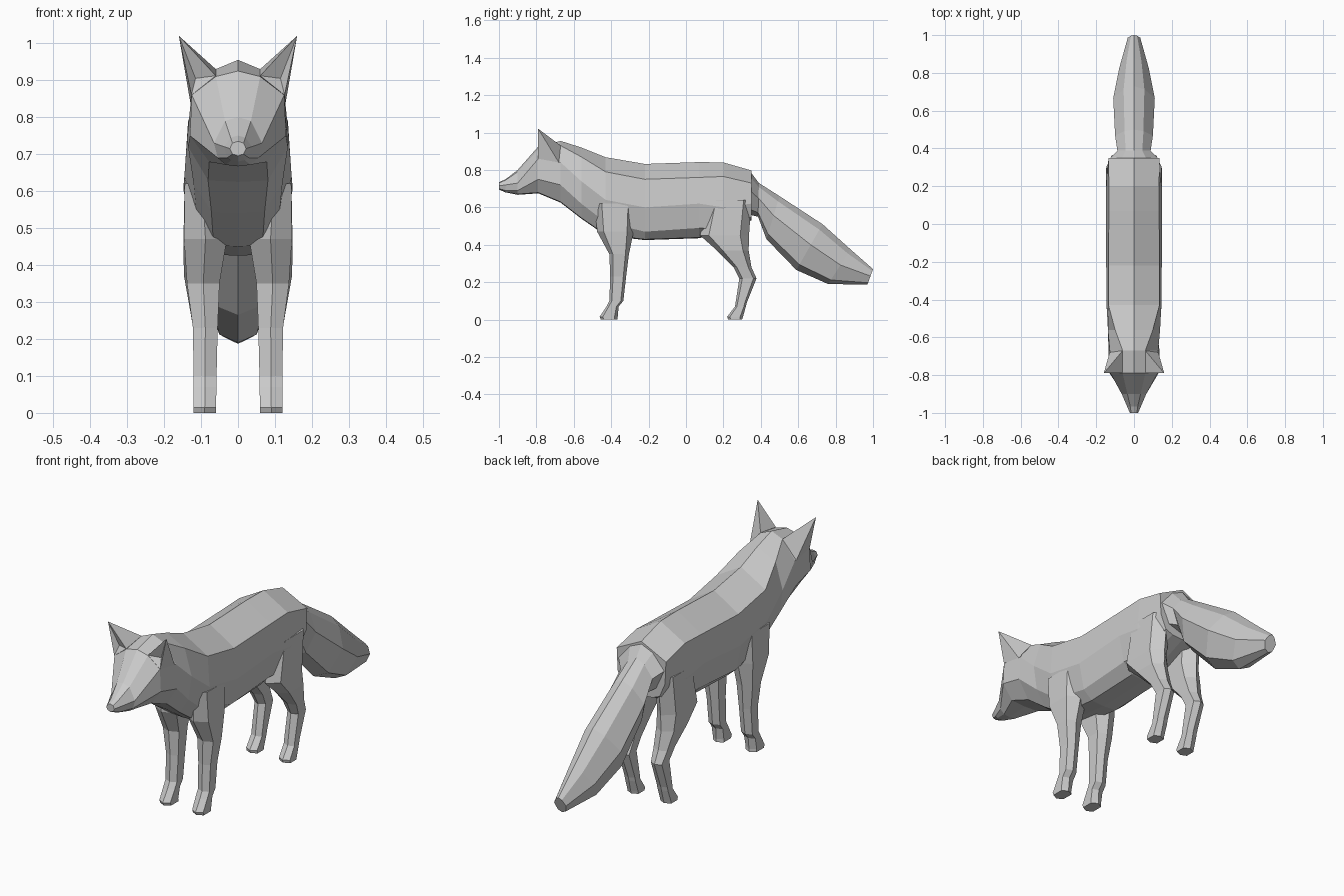
import bpy, bmesh


def finish(name, bm, mirror=False):
    bmesh.ops.recalc_face_normals(bm, faces=bm.faces)
    me = bpy.data.meshes.new(name)
    bm.to_mesh(me)
    bm.free()
    ob = bpy.data.objects.new(name, me)
    bpy.context.collection.objects.link(ob)
    if mirror:
        ob.modifiers.new("mirror", 'MIRROR').use_mirror_merge = False
    return ob


def loft(name, rings, mirror=False):
    """Skin a list of equal-length closed rings and cap both ends."""
    bm = bmesh.new()
    vs = [[bm.verts.new(p) for p in r] for r in rings]
    n = len(vs[0])
    for a, b in zip(vs, vs[1:]):
        for i in range(n):
            j = (i + 1) % n
            bm.faces.new((a[i], a[j], b[j], b[i]))
    bm.faces.new(vs[0])
    bm.faces.new(vs[-1])
    return finish(name, bm, mirror)


def symmetric(half):
    """Close a half ring that starts and ends on x = 0."""
    return half + [(-x, y, z) for x, y, z in half[-2:0:-1]]


# Head, neck and torso: y, spine z, three side points (x, z), underside z
body = [
    (-1.00, .735, .015, .73, .022, .715, .015, .70, .695),
    (-.965, .75, .02, .745, .037, .72, .03, .69, .68),
    (-.90, .80, .035, .79, .065, .73, .055, .69, .667),
    (-.79, .925, .06, .91, .125, .86, .13, .75, .675),
    (-.67, .955, .06, .93, .128, .84, .135, .72, .625),
    (-.56, .92, .10, .87, .138, .74, .12, .62, .54),
    (-.43, .868, .135, .79, .145, .64, .11, .52, .45),
    (-.22, .832, .135, .75, .147, .60, .12, .47, .425),
    (.07, .842, .133, .76, .147, .62, .12, .49, .435),
    (.20, .84, .133, .765, .147, .60, .12, .48, .47),
    (.35, .797, .135, .73, .13, .62, .10, .55, .53),
]
loft("body_and_head", [
    symmetric([(0, y, zt), (a, y, az), (b, y, bz), (c, y, cz),
               (c * .6, y, zb + .004), (0, y, zb)])
    for y, zt, a, az, b, bz, c, cz, zb in body])

# Tail: top (y, z), bottom (y, z), half width
tail = [
    (.345, .79, .345, .56, .13),
    (.39, .73, .385, .55, .088),
    (.50, .66, .43, .43, .10),
    (.73, .51, .59, .265, .11),
    (.88, .375, .76, .19, .078),
    (1.0, .27, .97, .187, .033),
]
shape = [(0, 0), (.12, .5), (.45, 1), (.88, .65), (1, 0)]
loft("tail", [
    symmetric([(w * k, ty + (by - ty) * t, tz + (bz - tz) * t) for t, k in shape])
    for ty, tz, by, bz, w in tail])


# Legs: z, front y, back y, inner x, outer x
def leg(name, rows):
    rings = []
    for z, f, b, i, o in rows:
        m, d = (i + o) / 2, (b - f) * .18
        rings.append([(i, f + d, z), (m, f, z), (o, f + d, z),
                      (o, b - d, z), (m, b, z), (i, b - d, z)])
    loft(name, rings, mirror=True)


leg("front_legs", [
    (.62, -.49, -.27, .05, .144),
    (.47, -.475, -.28, .03, .146),
    (.35, -.41, -.305, .05, .138),
    (.23, -.405, -.32, .055, .122),
    (.10, -.41, -.335, .058, .12),
    (.07, -.425, -.36, .058, .12),
    (.015, -.462, -.365, .06, .12),
    (0, -.455, -.365, .06, .12),
])
leg("hind_legs", [
    (.64, .12, .35, .04, .144),
    (.45, .075, .337, .045, .148),
    (.37, .165, .335, .05, .146),
    (.28, .255, .35, .055, .13),
    (.22, .285, .377, .06, .12),
    (.09, .265, .325, .06, .118),
    (.07, .262, .32, .06, .118),
    (.015, .22, .305, .06, .12),
    (0, .225, .30, .06, .12),
])

# Ears: leaning pyramids with a hollow front
bm = bmesh.new()
fi, bi, bo, fo, tip, dent = [bm.verts.new(p) for p in (
    (.06, -.79, .912), (.06, -.67, .93), (.129, -.68, .84),
    (.126, -.79, .86), (.16, -.79, 1.02), (.115, -.765, .905))]
for f in ((fi, bi, tip), (bi, bo, tip), (bo, fo, tip),
          (tip, fo, dent), (fo, fi, dent), (fi, tip, dent), (fi, fo, bo, bi)):
    bm.faces.new(f)
finish("ears", bm, mirror=True)
